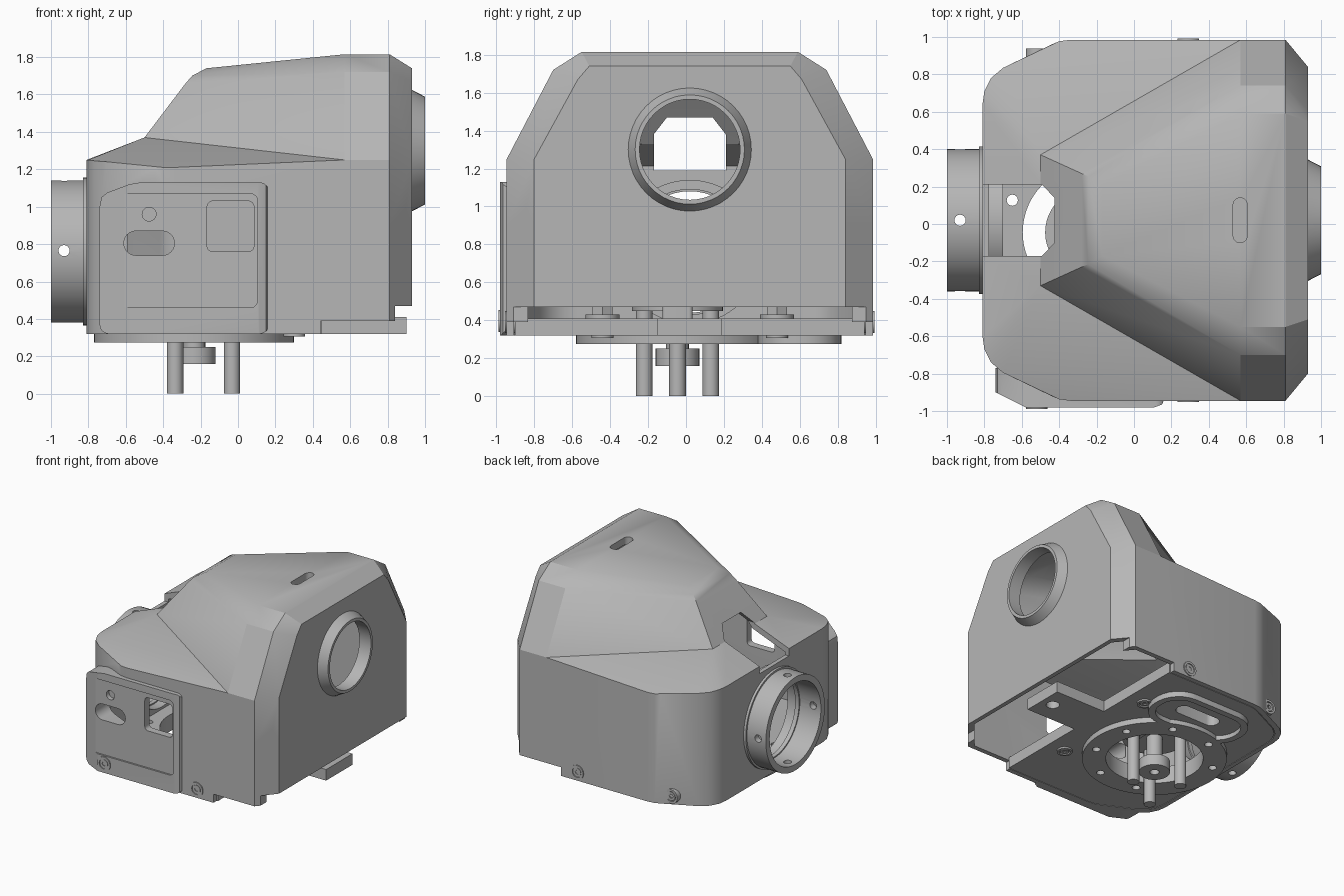
import bpy, bmesh, math
from mathutils import Vector

if "Cube" in bpy.data.objects:
    bpy.data.objects.remove(bpy.data.objects["Cube"])

CY = 0.02      # symmetry plane of the housing
FLOOR = 0.32   # underside of the housing

grey = bpy.data.materials.new("matte grey")
grey.use_nodes = True
grey.diffuse_color = (0.47, 0.47, 0.47, 1)
grey.node_tree.nodes["Principled BSDF"].inputs["Base Color"].default_value = (0.47, 0.47, 0.47, 1)


def to_object(name, bm):
    bmesh.ops.recalc_face_normals(bm, faces=bm.faces)
    mesh = bpy.data.meshes.new(name)
    bm.to_mesh(mesh)
    bm.free()
    mesh.materials.append(grey)
    ob = bpy.data.objects.new(name, mesh)
    bpy.context.collection.objects.link(ob)
    return ob


def prism(name, pts, axis, lo, hi, taper=1.0):
    """Extrude a 2D outline along an axis, optionally scaling the far end."""
    place = {"x": lambda a, b, t: (t, a, b), "y": lambda a, b, t: (a, t, b),
             "z": lambda a, b, t: (a, b, t)}[axis]
    ca = sum(p[0] for p in pts) / len(pts)
    cb = sum(p[1] for p in pts) / len(pts)
    bm = bmesh.new()
    near = [bm.verts.new(place(a, b, lo)) for a, b in pts]
    far = [bm.verts.new(place(ca + (a - ca) * taper, cb + (b - cb) * taper, hi)) for a, b in pts]
    bm.faces.new(near)
    bm.faces.new(far)
    for i in range(len(pts)):
        j = (i + 1) % len(pts)
        bm.faces.new((near[i], near[j], far[j], far[i]))
    return to_object(name, bm)


def circle(a, b, r, n=48):
    return [(a + r * math.cos(math.tau * i / n), b + r * math.sin(math.tau * i / n)) for i in range(n)]


def round_rect(a0, a1, b0, b1, r, n=6):
    pts = []
    corners = [(a1 - r, b1 - r), (a0 + r, b1 - r), (a0 + r, b0 + r), (a1 - r, b0 + r)]
    for k, (a, b) in enumerate(corners):
        for i in range(n + 1):
            t = (k + i / n) * math.pi / 2
            pts.append((a + r * math.cos(t), b + r * math.sin(t)))
    return pts


def boolean(ob, other, op="DIFFERENCE"):
    mod = ob.modifiers.new("bool", "BOOLEAN")
    mod.operation, mod.object, mod.solver = op, other, "EXACT"
    bpy.context.view_layer.objects.active = ob
    bpy.ops.object.modifier_apply(modifier=mod.name)
    bpy.data.objects.remove(other)


def cut(ob, pts, axis, lo, hi):
    boolean(ob, prism("cutter", pts, axis, lo, hi))


def hull(name, points, scale=1.0):
    """Convex solid from points mirrored across the symmetry plane."""
    bm = bmesh.new()
    for x, y, z in points:
        for side in (1, -1):
            bm.verts.new((0.06 + (x - 0.06) * scale, CY + side * y * scale, FLOOR + (z - FLOOR) * scale))
    res = bmesh.ops.convex_hull(bm, input=bm.verts)
    junk = {g for k in ("geom_interior", "geom_unused") for g in res[k] if isinstance(g, bmesh.types.BMVert)}
    bmesh.ops.delete(bm, geom=list(junk), context="VERTS")
    bmesh.ops.dissolve_limit(bm, angle_limit=0.01, verts=bm.verts, edges=bm.edges)
    return to_object(name, bm)


# Footprint: half outline with the height of the wall above each point
footprint = [(-0.81, 0.62, 1.25), (-0.80, 0.69, 1.25), (-0.765, 0.76, 1.245), (-0.70, 0.815, 1.24),
             (-0.44, 0.94, 1.21), (-0.40, 0.957, 1.21), (-0.34, 0.965, 1.21),
             (0.57, 0.965, 1.25), (0.81, 0.965, 1.25), (0.93, 0.82, 1.25)]
hood_rim = [(-0.5, 0.35, 1.37)] + footprint[-3:]
hood_top = [(-0.28, 0.25, 1.66), (-0.245, 0.235, 1.7), (-0.17, 0.19, 1.74),
            (0.57, 0.72, 1.72), (0.57, 0.57, 1.815), (0.81, 0.72, 1.72),
            (0.81, 0.57, 1.815), (0.93, 0.59, 1.67), (0.93, 0.53, 1.74)]


def lower_points(z):
    return footprint + [(x, y, z) for x, y, _ in footprint] + hood_rim[:1]


upper_points = hood_rim + [(x, y, 0.9) for x, y, _ in hood_rim] + hood_top

# Housing shell
shell = hull("housing", lower_points(FLOOR))
boolean(shell, hull("hood", upper_points), "UNION")
boolean(shell, hull("lower_void", lower_points(0.1), 0.96))
boolean(shell, hull("upper_void", upper_points, 0.96))

# Raised front panel, shaped from its plan and its front outline
panel = prism("panel", [(-0.74, -0.77), (-0.74, -0.9), (-0.58, -0.98), (0.11, -0.98), (0.15, -0.965),
                        (0.165, -0.93), (0.165, -0.915), (-0.35, -0.915), (-0.70, -0.77)], "z", FLOOR, 1.2)
outline = [p for p in round_rect(-0.74, 0.165, FLOOR, 1.13, 0.05) if not (p[0] < -0.6 and p[1] > 1)]
i = max(range(len(outline)), key=lambda k: outline[k][1] - outline[k][0] * 0.1)
outline[i + 1:i + 1] = [(-0.52, 1.13), (-0.58, 1.12), (-0.70, 1.075), (-0.73, 1.05), (-0.74, 1.0)]
boolean(panel, prism("outline", outline, "y", -1.1, -0.6), "INTERSECT")
boolean(shell, panel, "UNION")
cut(shell, round_rect(-0.63, 0.105, 0.46, 1.07, 0.04), "y", -1.1, -0.966)
cut(shell, round_rect(-0.61, -0.34, 0.74, 0.87, 0.064), "y", -1.1, -0.8)
cut(shell, round_rect(-0.165, 0.085, 0.76, 1.03, 0.03), "y", -1.1, -0.8)
cut(shell, circle(-0.475, 0.96, 0.037, 24), "y", -1.1, -0.93)

# Openings: roof slot, hood mouth, end port, side bore and notched lower edge
cut(shell, round_rect(0.53, 0.605, -0.1, 0.14, 0.037), "z", 1.6, 2)
cut(shell, [(-0.17, 1.19), (0.21, 1.19), (0.21, 1.38), (0.14, 1.47), (-0.1, 1.47), (-0.17, 1.38)], "x", -0.9, -0.3)
cut(shell, circle(CY, 1.3, 0.265), "x", 0.7, 1.1)
cut(shell, circle(CY, 0.76, 0.32), "x", -1.1, -0.6)
cut(shell, [(0.44, 0.2), (0.84, 0.2), (0.84, 0.39), (0.44, 0.39)], "y", -1.2, 1.2)
cut(shell, [(0.84, 0.2), (1, 0.2), (1, 0.47), (0.84, 0.47)], "y", -1.2, 1.2)

# Tapered collar around the end port
collar = prism("port_collar", circle(CY, 1.3, 0.335), "x", 0.91, 1.0, 0.86)
cut(collar, circle(CY, 1.3, 0.265), "x", 0.8, 1.1)

# Coupling tube on the opposite end, drilled crosswise
tube = prism("coupling_tube", circle(CY, 0.76, 0.38, 64), "x", -1.0, -0.70)
boolean(tube, prism("flange", circle(CY, 0.76, 0.395, 64), "x", -0.83, -0.80), "UNION")
cut(tube, circle(CY, 0.76, 0.33, 64), "x", -1.1, -0.6)
cut(tube, circle(-0.93, 0.765, 0.03, 16), "y", -1, 1)
cut(tube, circle(-0.93, CY, 0.03, 16), "z", 0.2, 1.3)

# Base plate with a tongue toward the port end
half = [(0.06 + (x - 0.06) * 0.955, y * 0.955) for x, y, _ in footprint[:-3]] + [(0.45, 0.922)]
plan = [(x, CY + y) for x, y in half] + [(0.45, 0.19), (0.9, 0.19), (0.9, -0.15), (0.45, -0.15)]
plan += [(x, CY - y) for x, y in reversed(half)]
plate = prism("base_plate", plan, "z", FLOOR, 0.41)
HX, HY = -0.235, -0.045   # hub centre
boolean(plate, prism("slot_pad", round_rect(-0.52, 0.29, 0.38, 0.82, 0.2), "z", 0.275, 0.33), "UNION")
cut(plate, round_rect(-0.47, 0.24, 0.43, 0.77, 0.16), "z", 0.2, 0.31)
cut(plate, round_rect(-0.3, 0.08, 0.54, 0.66, 0.055), "z", 0.2, 0.5)
boolean(plate, prism("ring", circle(HX, HY, 0.535, 64), "z", 0.275, 0.33), "UNION")
cut(plate, circle(HX, HY, 0.36, 64), "z", 0.1, 0.6)
for k in range(8):
    a = math.tau * (k + 0.5) / 8
    cut(plate, circle(HX + 0.45 * math.cos(a), HY + 0.45 * math.sin(a), 0.03, 16), "z", 0.1, 0.6)
cut(plate, circle(0.8, CY, 0.05, 20), "z", 0.1, 0.6)

# Hub: carrier disc, arm, boss and three pins
hub = prism("hub_carrier", circle(HX, HY, 0.24), "z", 0.45, 0.5)
boolean(hub, prism("shaft", circle(HX, HY, 0.06, 24), "z", 0.2, 0.47), "UNION")
boolean(hub, prism("boss", circle(HX, HY, 0.115, 32), "z", 0.16, 0.25), "UNION")
cut(hub, circle(HX, HY, 0.035, 16), "z", 0.1, 0.3)
prism("hub_arm", round_rect(-0.1, 0.3, HY - 0.08, HY + 0.08, 0.02), "z", 0.4, 0.47)
for k in range(3):
    a = math.tau * k / 3
    prism("drive_pin_%d" % k, circle(HX + 0.203 * math.cos(a), HY + 0.203 * math.sin(a), 0.044, 24), "z", 0, 0.47)


# Screws: flanged heads with hexagonal sockets
def screw(name, a, b, axis, face, out, r=0.058):
    head = prism(name, circle(a, b, r, 28), axis, face - out * 0.05, face + out * 0.008)
    cut(head, circle(a, b, r * 0.7, 28), axis, face - out * 0.015, face + out * 0.1)
    core = prism("core", circle(a, b, r * 0.58, 28), axis, face - out * 0.045, face + out * 0.004)
    cut(core, circle(a, b, r * 0.3, 6), axis, face - out * 0.02, face + out * 0.1)
    boolean(head, core, "UNION")


screw("panel_screw", -0.52, 0.395, "y", -0.98, -1)
screw("front_screw", 0.29, 0.39, "y", -0.945, -1)
screw("back_screw", 0.29, 0.39, "y", 0.985, 1)
screw("back_corner_screw", -0.52, 0.39, "y", 0.93, 1)
for side in (1, -1):
    y = CY + side * 0.46
    screw("plate_screw", 0.3, y, "z", 0.315, -1)
    prism("plate_washer", circle(0.3, y, 0.09, 28), "z", 0.41, 0.43)
    prism("plate_nut", circle(0.3, y, 0.06, 6), "z", 0.43, 0.47)

# Smooth curved faces, keep real edges sharp
bpy.ops.object.select_all(action="DESELECT")
for ob in bpy.context.collection.objects:
    if ob.type == "MESH":
        ob.select_set(True)
        bpy.context.view_layer.objects.active = ob
bpy.ops.object.shade_smooth_by_angle(angle=math.radians(24))
